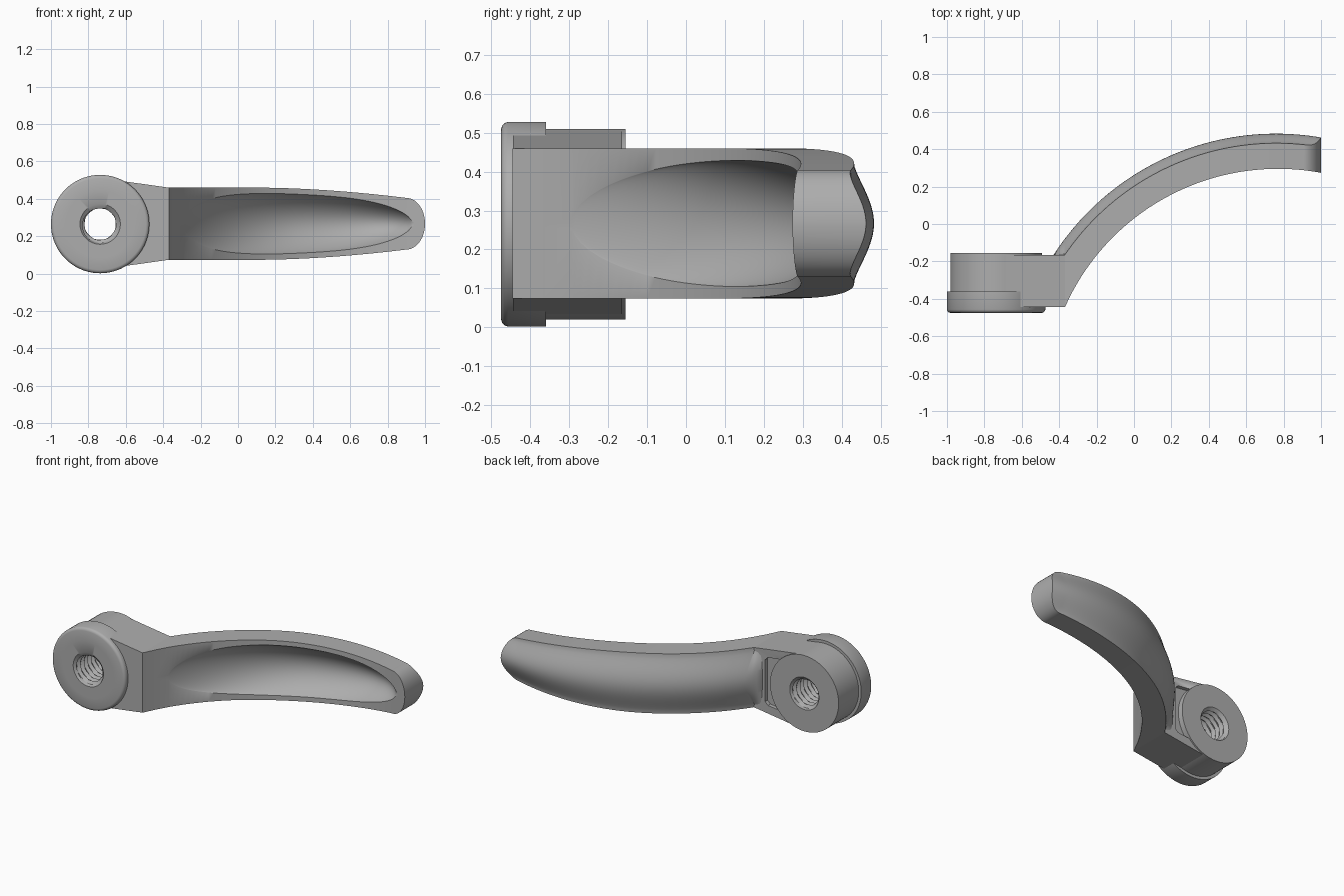
import bpy, bmesh
from math import sin, cos, pi, sqrt

cube = bpy.data.objects.get("Cube")
if cube:
    bpy.data.objects.remove(cube, do_unlink=True)

grey = bpy.data.materials.new("satin grey")
grey.use_nodes = True
COLOUR = (0.42, 0.42, 0.42, 1)
grey.diffuse_color = COLOUR
grey.node_tree.nodes["Principled BSDF"].inputs["Base Color"].default_value = COLOUR

MID = 0.267            # height of the lever's centre plane
HUB_X = -0.737         # hub axis position


def finish(name, bm, angle=35):
    bmesh.ops.recalc_face_normals(bm, faces=bm.faces)
    mesh = bpy.data.meshes.new(name)
    bm.to_mesh(mesh)
    bm.free()
    mesh.materials.append(grey)
    obj = bpy.data.objects.new(name, mesh)
    bpy.context.collection.objects.link(obj)
    bpy.ops.object.select_all(action='DESELECT')
    obj.select_set(True)
    bpy.context.view_layer.objects.active = obj
    bpy.ops.object.shade_smooth_by_angle(angle=angle * pi / 180)
    return obj


def loft(rings, closed=False):
    """Skin closed rings of points, either looping round or capped at the ends."""
    bm = bmesh.new()
    rows = [[bm.verts.new(p) for p in ring] for ring in rings]
    n = len(rows[0])
    for i in range(len(rows) if closed else len(rows) - 1):
        a, b = rows[i], rows[(i + 1) % len(rows)]
        for j in range(n):
            k = (j + 1) % n
            bm.faces.new((a[j], a[k], b[k], b[j]))
    if not closed:
        bm.faces.new(rows[0])
        bm.faces.new(rows[-1])
    return bm


def prism(outline, y0, y1):
    """Mirror a half outline (x, half height) about MID and extrude along y."""
    pts = outline + [(x, -z) for x, z in reversed(outline) if z > 0]
    return loft([[(x, y, MID + z) for x, z in pts] for y in (y0, y1)])


# Threaded hub: a revolved profile whose bore follows a helix
def hub_profile(turn):
    pts = [(0.108, -0.475), (0.18, -0.475), (0.245, -0.475), (0.254, -0.472),
           (0.26, -0.466), (0.263, -0.457), (0.263, -0.36), (0.245, -0.36),
           (0.245, -0.155), (0.17, -0.155), (0.104, -0.155)]
    rows, pitch = 64, 0.036
    for i in range(rows + 1):
        y = -0.17 - 0.29 * i / rows
        phase = (y / pitch + turn) % 1
        pts.append((0.083 + 0.018 * min(1, 2.6 * abs(phase - 0.5)), y))
    return pts


SEG = 72
hub_rings = []
for s in range(SEG):
    a = 2 * pi * s / SEG
    hub_rings.append([(HUB_X + r * cos(a), y, MID - 0.002 + r * sin(a))
                      for r, y in hub_profile(s / SEG)])
finish("threaded_hub", loft(hub_rings, closed=True))

# Neck joining hub and lever, with a shallow pocket behind
neck = finish("neck", prism([(-0.62, 0), (-0.69, 0.238), (-0.37, 0.193)], -0.445, -0.165))
cutter = finish("pocket_cutter", prism([(-0.6, 0.17), (-0.47, 0.155), (-0.45, 0.135)], -0.19, -0.1))
cutter.hide_render = True
cutter.hide_viewport = True
cut = neck.modifiers.new("pocket", 'BOOLEAN')
cut.operation = 'DIFFERENCE'
cut.object = cutter
cut.solver = 'EXACT'


# Curved lever arm: sections along x with a scooped front and ridged back
def arc(x, cx, top, radius):
    return top - radius + sqrt(radius ** 2 - (x - cx) ** 2)


def half_height(x):
    t = max(0, (x - 0.1) / 0.8)
    return 0.193 - 0.055 * min(t, 1) ** 1.8


def section(x):
    body = half_height(x)
    h = body
    if x > 0.9:
        h = max(0.003, body * sqrt(max(0, 1 - ((x - 0.9) / 0.1) ** 2)))
    front = arc(max(x, -0.37), 0.77, 0.295, 1.248)
    edge = arc(x, 0.76, 0.432, 1.368) if x > -0.372 else -0.17
    if x < -0.372:
        front += 0.03
    crest = max(edge, arc(x, 0.76, 0.483, 1.417))
    # scoop outline and depth at this station
    u = (x - 0.32) / 0.61
    inside = max(0, 1 - u ** 4)
    w = min(h * 0.9, max(0.01, (body - 0.03) * sqrt(inside)))
    depth = 0.115 * max(0, 1 - abs(u) ** (2.2 if u < 0 else 6))
    ring = [(x, front, MID - h)]
    n = 24
    for i in range(n + 1):
        s = -cos(pi * i / n)
        ring.append((x, front + depth * max(0, 1 - s * s) ** 0.85, MID + w * s))
    ring.append((x, front, MID + h))
    # raised ridge along the back
    ridge = body - 0.006
    for i in range(n + 1):
        z = h * (1 - 2 * i / n)
        f = 0.5 + 0.5 * cos(pi * min(1, abs(z) / ridge))
        ring.append((x, edge + (crest - edge) * f ** 0.65, MID + z))
    return ring


stations = [-0.43, -0.41, -0.39, -0.373, -0.37, -0.33, -0.29, -0.285, -0.275]
stations += [-0.26 + 0.02 * i for i in range(58)]
stations += [0.9 + 0.1 * sin(pi / 2 * i / 14) for i in range(15)]
finish("lever_arm", loft([section(x) for x in stations]), 40)
